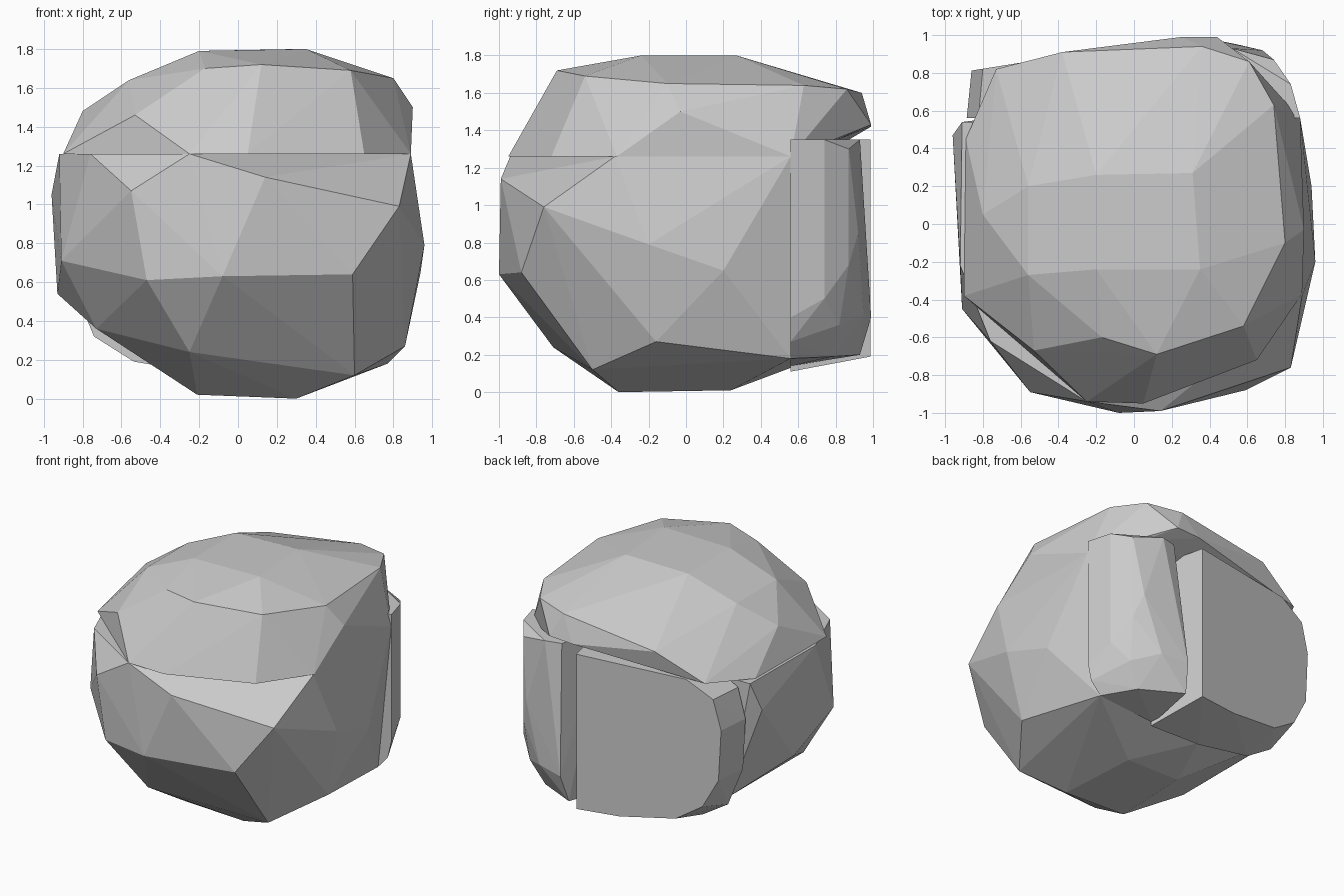
import bpy, bmesh


def hull(name, points):
    """Flat-faced stone chunk: convex hull of its corner points."""
    bm = bmesh.new()
    for p in points:
        bm.verts.new(p)
    res = bmesh.ops.convex_hull(bm, input=bm.verts[:])
    loose = {g for g in res["geom_interior"] + res["geom_unused"]
             if isinstance(g, bmesh.types.BMVert)}
    bmesh.ops.delete(bm, geom=list(loose), context='VERTS')
    bmesh.ops.recalc_face_normals(bm, faces=bm.faces[:])
    me = bpy.data.meshes.new(name)
    bm.to_mesh(me)
    bm.free()
    ob = bpy.data.objects.new(name, me)
    bpy.context.collection.objects.link(ob)
    return ob


# lower boulder, cut flat on top and at the back
hull("boulder_body", [
    (-.21, -.36, .02), (.30, -.36, 0), (.25, .24, .01), (-.2, .22, .03),
    (.60, -.50, .12), (-.25, -.71, .24), (-.73, -.35, .36), (.86, -.16, .27),
    (.59, -.88, .64), (-.08, -1, .63), (-.47, -.9, .61), (-.91, -.45, .71),
    (.83, -.76, .99), (.14, -.99, 1.14), (-.55, -.89, 1.07),
    (.96, -.2, .79), (.94, .2, .65), (-.93, .05, .54), (-.96, .47, 1.05),
    (.89, -.38, 1.26), (-.25, -.94, 1.26), (-.76, -.62, 1.26), (-.92, -.22, 1.26),
    (.88, .56, 1.26), (-.91, .54, 1.26), (.77, .56, .18), (-.75, .56, .38), (-.1, .56, .13),
])

# top stone with a broad rounded crown
hull("top_stone", [
    (-.25, -.94, 1.26), (.05, -.95, 1.26), (.65, -.72, 1.26), (.89, -.37, 1.26),
    (.88, .56, 1.26), (-.9, -.38, 1.26), (-.89, .45, 1.26), (-.73, .82, 1.32),
    (.6, .81, 1.35), (.25, .99, 1.42), (.44, .99, 1.43),
    (-.53, -.67, 1.46), (-.8, .05, 1.48), (.9, -.03, 1.5),
    (-.17, -.6, 1.70), (.12, -.69, 1.72), (.58, -.54, 1.69), (.8, -.1, 1.65),
    (.74, .63, 1.64), (.61, .86, 1.62), (.36, .94, 1.6), (-.38, .91, 1.5),
    (-.56, -.27, 1.64), (-.56, .2, 1.64),
    (-.2, -.24, 1.79), (.35, -.24, 1.8), (.31, .27, 1.8), (-.2, .26, 1.79),
])

# broad slab on the back: outline (x, z), sloped rear face, wider at its root
outline = [(.22, 1.35), (-.6, 1.33), (-.8, 1.22), (-.86, 1.0), (-.84, .62),
           (-.72, .4), (-.52, .27), (-.1, .2), (.22, .19)]
slab = []
for x, z in outline:
    slab.append((x, .95 + .16 * x, z))
    slab.append((x * 1.03 if x < 0 else x + .1, .56, z - .08 if z < .5 else z))
hull("back_slab", slab)

# narrow upright stone at the back right corner, rounded towards its foot
column = []
for x, y, lo, hi in [(.88, .56, .4, 1.35), (.83, .74, .5, 1.35), (.74, .87, .68, 1.3),
                     (.52, .93, .5, 1.35), (.4, .9, .4, 1.35), (.3, .56, .14, 1.35)]:
    column += [(x, y, lo), (x, y, hi)]
column += [(.85, .56, .27), (.77, .56, .18), (.62, .78, .19), (.72, .82, .36),
           (.35, .99, .4), (.32, .93, .2), (.55, .95, .42), (.68, .92, .85)]
hull("corner_stone", column)
